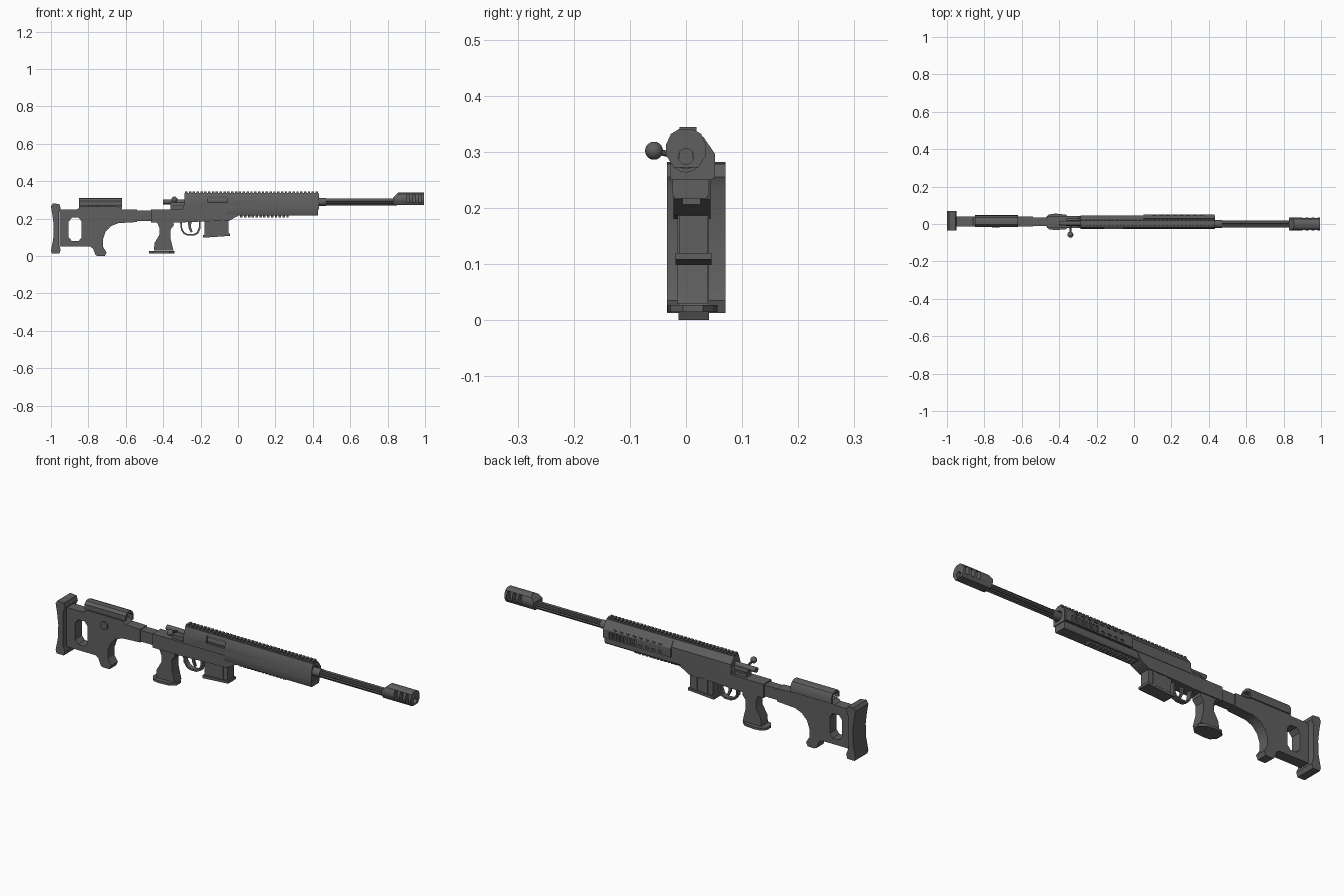
import bpy, bmesh, math
from mathutils import Vector, Matrix

if "Cube" in bpy.data.objects:
    bpy.data.objects.remove(bpy.data.objects["Cube"])


def material(name, value):
    m = bpy.data.materials.new(name)
    m.use_nodes = True
    m.diffuse_color = (value, value, value, 1)
    m.node_tree.nodes["Principled BSDF"].inputs["Base Color"].default_value = (value, value, value, 1)
    return m


GREY = material("dark grey", 0.115)
MID = 0.012  # centre plane of the stock and body


def finish(name, bm, smooth=True):
    bmesh.ops.recalc_face_normals(bm, faces=bm.faces)
    me = bpy.data.meshes.new(name)
    bm.to_mesh(me)
    bm.free()
    ob = bpy.data.objects.new(name, me)
    me.materials.append(GREY)
    bpy.context.collection.objects.link(ob)
    if smooth:
        activate(ob)
        bpy.ops.object.shade_smooth_by_angle(angle=math.radians(32))
    return ob


def activate(ob):
    bpy.ops.object.select_all(action="DESELECT")
    ob.select_set(True)
    bpy.context.view_layer.objects.active = ob


def add_prism(bm, pts, lo, hi, axis="y"):
    place = {"x": lambda a, b, t: (t, a, b), "y": lambda a, b, t: (a, t, b),
             "z": lambda a, b, t: (a, b, t)}[axis]
    rings = [[bm.verts.new(place(a, b, t)) for a, b in pts] for t in (lo, hi)]
    bm.faces.new(rings[0])
    bm.faces.new(rings[1][::-1])
    for i in range(len(pts)):
        j = (i + 1) % len(pts)
        bm.faces.new((rings[0][i], rings[0][j], rings[1][j], rings[1][i]))


def prism(name, pts, lo, hi, axis="y", bevel=0.0):
    bm = bmesh.new()
    add_prism(bm, pts, lo, hi, axis)
    if bevel:
        sharp = [e for e in bm.edges if e.calc_face_angle(0) > 0.6]
        rim = [e for e in sharp if abs(e.verts[0].co["xyz".index(axis)] - e.verts[1].co["xyz".index(axis)]) < 1e-6]
        bmesh.ops.bevel(bm, geom=rim, offset=bevel, segments=2, affect="EDGES", profile=0.5)
    return finish(name, bm)


def rect(a0, a1, b0, b1):
    return [(a0, b0), (a1, b0), (a1, b1), (a0, b1)]


def oval(cx, cy, rx, ry, n=12):
    return [(cx + rx * math.cos(math.tau * i / n), cy + ry * math.sin(math.tau * i / n)) for i in range(n)]


def rod(name, a, b, r0, r1=None, n=20):
    a, b = Vector(a), Vector(b)
    bm = bmesh.new()
    turn = (b - a).to_track_quat("Z", "Y").to_matrix().to_4x4()
    bmesh.ops.create_cone(bm, cap_ends=True, segments=n, radius1=r0, radius2=r1 or r0,
                          depth=(b - a).length, matrix=Matrix.Translation((a + b) / 2) @ turn)
    return finish(name, bm)


def many(name, shapes):
    bm = bmesh.new()
    for s in shapes:
        add_prism(bm, *s)
    return finish(name, bm, False)


def cut(ob, shapes):
    cutter = many("cutter", shapes)
    mod = ob.modifiers.new("cut", "BOOLEAN")
    mod.operation, mod.object, mod.solver = "DIFFERENCE", cutter, "EXACT"
    activate(ob)
    bpy.ops.object.modifier_apply(modifier="cut")
    bpy.data.objects.remove(cutter)


# Stock with hooked toe and an octagonal window
stock = prism("stock", [(-.955, .05), (-.79, .05), (-.775, .04), (-.762, .006), (-.75, 0), (-.712, 0),
                        (-.703, .02), (-.722, .05), (-.722, .09), (-.708, .13), (-.68, .16), (-.64, .176),
                        (-.54, .182), (-.54, .248), (-.62, .25), (-.64, .265), (-.84, .265), (-.86, .25),
                        (-.955, .25)], -.013, .041, bevel=.006)
cut(stock, [([(-.888, .08), (-.852, .08), (-.836, .1), (-.836, .185), (-.852, .205), (-.888, .205),
              (-.905, .185), (-.905, .1)], -.1, .1)])
rod("stock_button", (-.74, -.02, .214), (-.74, 0, .214), .02)

# Butt pad, flared at both ends and hollow at the back
pad_side = [(-.955, .013), (-.995, .013), (-1, .03), (-.988, .09), (-.985, .16), (-.992, .22),
            (-1, .265), (-.99, .282), (-.955, .278), (-.948, .255), (-.958, .235), (-.958, .06), (-.948, .035)]
prism("butt_pad", pad_side, -.034, .07, bevel=.016)

# Cheek rest curling over the back side
cheek = [(-.016, .27), (-.016, .295), (-.004, .308), (.018, .311), (.036, .304), (.046, .288), (.047, .255), (.04, .255),
         (.038, .284), (.028, .296), (.0, .297), (-.008, .288), (-.008, .27)]
prism("cheek_rest", cheek, -.85, -.62, "x")
many("cheek_posts", [(rect(x, x + .022, .24, .3), -.004, .03) for x in (-.8, -.76, -.7)])

# Neck and lower receiver
prism("neck", rect(-.56, -.45, .187, .244), -.012, .036, bevel=.004)
prism("lower_receiver", [(-.465, .18), (-.3, .18), (-.13, .187), (-.05, .187), (.0, .215), (.02, .26),
                         (-.285, .28), (-.3, .25), (-.465, .25)], -.022, .044, bevel=.005)

# Body and fore-end, both as cross-sections along the length
upper = [(-.028, .25), (-.028, .296), (-.015, .334), (.021, .334), (.045, .302), (.046, .25)]
body = prism("upper_body", upper, -.285, .432, "x", bevel=.003)
cut(body, [(rect(-.16, -.055, .286, .322), -.05, -.016), (oval(0, .29, .026, .026, 16), .41, .5, "x")])
prism("fore_end", [(-.02, .217), (.036, .217), (.041, .225), (.041, .255), (-.024, .255), (-.024, .225)], -.06, .428, "x")
prism("bolt_cover", oval(0, .296, .02, .02, 16), -.157, -.058, "x")

# Vented panel on the back side
panel = prism("vent_panel", [(.04, .252), (.052, .252), (.052, .296), (.03, .328), (.024, .32)], .05, .43, "x")
cut(panel, [(oval(.11 + i * .036, .304, .011, .006), .03, .07) for i in range(8)]
    + [(oval(.11 + i * .036, .266, .011, .006), .03, .07) for i in range(4)]
    + [(rect(.245 + i * .02, .256 + i * .02, .258, .288), .042, .07) for i in range(8)])

# Toothed rails above and below
many("top_rail", [(rect(-.283 + i * .0205, -.27 + i * .0205, .33, .344), -.012, .019) for i in range(35)])
prism("top_rail_base", rect(-.285, .43, .33, .338), -.012, .019)
many("bottom_rail", [(rect(.012 + i * .0205, .025 + i * .0205, .206, .22), -.006, .026) for i in range(13)])

# Bolt with ball handle
rod("bolt", (-.4, .004, .29), (-.27, .004, .29), .013)
rod("bolt_shroud", (-.36, .004, .275), (-.27, .004, .275), .016)
prism("receiver_tang", rect(-.36, -.28, .245, .268), -.01, .03)
rod("bolt_handle", (-.34, .004, .288), (-.34, -.057, .302), .006, .005, 10)
bm = bmesh.new()
bmesh.ops.create_uvsphere(bm, u_segments=16, v_segments=10, radius=.016, matrix=Matrix.Translation((-.34, -.057, .302)))
finish("bolt_ball", bm)

# Pistol grip on a flared base
prism("grip", [(-.435, .185), (-.345, .185), (-.343, .165), (-.362, .14), (-.36, .09), (-.345, .03),
               (-.45, .03), (-.446, .07), (-.42, .115), (-.42, .15)], -.015, .039, bevel=.011)
prism("grip_base", [(-.475, -.005), (-.455, -.028), (-.42, -.033), (-.365, -.028), (-.34, -.005), (-.34, .03),
                    (-.365, .05), (-.42, .056), (-.455, .051), (-.475, .03)], .015, .027, "z")

# Trigger and its guard
outer = [(-.31, .185), (-.305, .14), (-.29, .118), (-.27, .109), (-.235, .109), (-.212, .12), (-.2, .15), (-.2, .185)]
inner = [(-.258 + (x + .258) * .84, .185 + (z - .185) * .89) for x, z in reversed(outer)]
prism("trigger_guard", outer + inner, .0, .026)
prism("trigger", [(-.268, .185), (-.248, .185), (-.252, .155), (-.243, .13), (-.252, .126), (-.264, .15)], .008, .018)

# Magazine with ribs and a floor plate
prism("magazine", [(-.18, .2), (-.05, .2), (-.05, .113), (-.178, .105)], -.012, .038, bevel=.004)
prism("magazine_floor", [(-.187, .112), (-.042, .12), (-.042, .108), (-.187, .098)], -.019, .045)
many("magazine_ribs", [(rect(x, x + .016, .115, .19), -.015, .041) for x in (-.15, -.09)])

# Fluted barrel
flutes = [((.0195 if i % 3 else .015) * math.cos(math.tau * i / 24),
           .29 + (.0195 if i % 3 else .015) * math.sin(math.tau * i / 24)) for i in range(24)]
prism("barrel", flutes, .46, .85, "x")
rod("barrel_root", (.38, 0, .29), (.47, 0, .29), .021)

# Muzzle brake with side ports and an open bore
brake = prism("muzzle_brake", [(-.022, .272), (.022, .272), (.036, .295), (.036, .312), (.027, .332), (.012, .341),
                               (-.012, .341), (-.027, .332), (-.036, .312), (-.036, .295)], .83, .995, "x")
cut(brake, [(oval(0, .292, .014, .014, 16), .88, 1.1, "x"),
            ([(.8, .312), (.83, .312), (.86, .345), (.8, .345)], -.1, .1)]
    + [(rect(x, x + .018, .288, .33), s * .012, s * .1) for x in (.9, .932, .964) for s in (-1, 1)])
